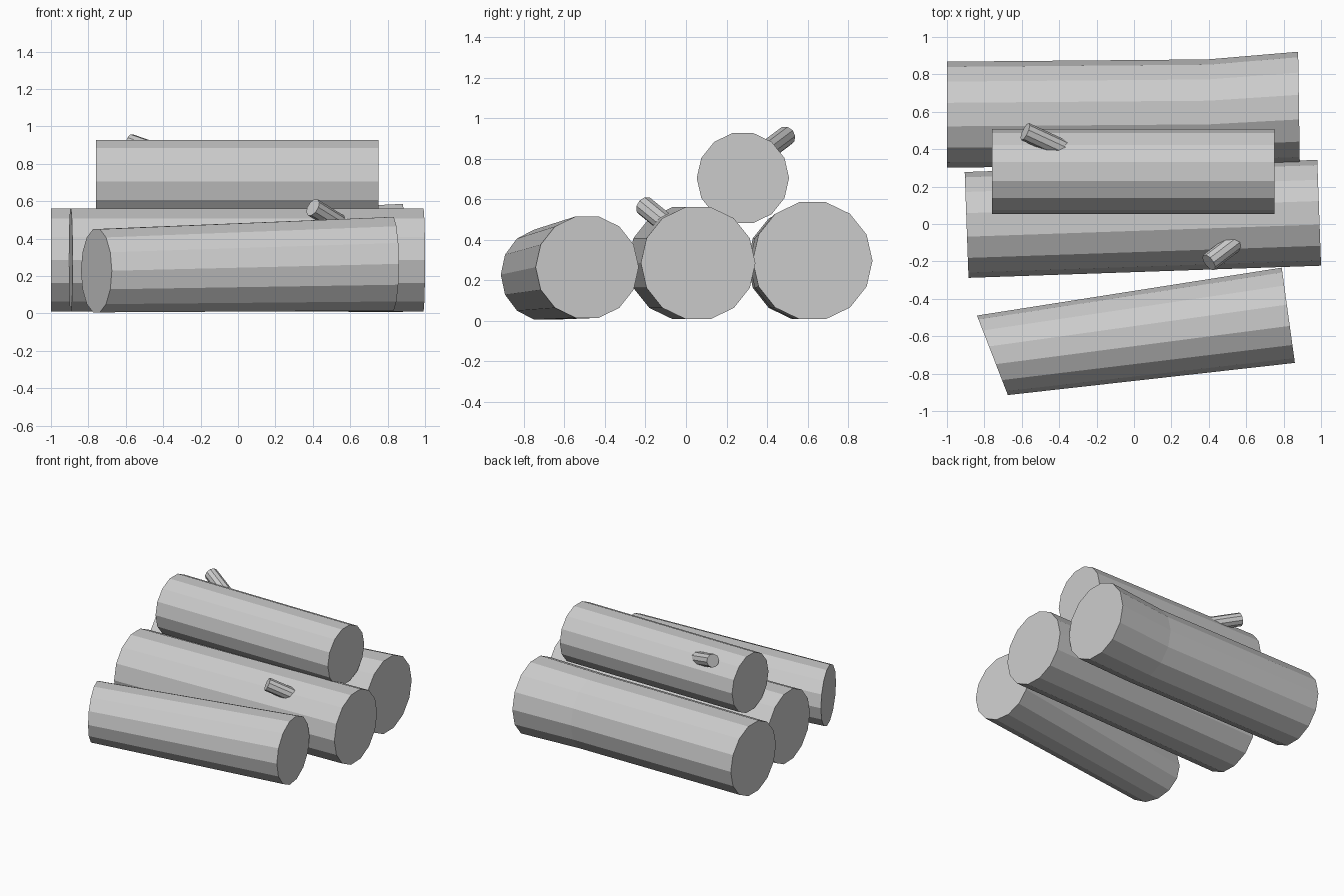
import bpy, bmesh
from math import sin, cos, tau
from mathutils import Vector

if "Cube" in bpy.data.objects:
    bpy.data.objects.remove(bpy.data.objects["Cube"])


def tube(name, rings, sides):
    """Capped flat-shaded tube through rings of (centre, radius, facing direction)."""
    bm = bmesh.new()
    loops = []
    for centre, radius, facing in rings:
        n = Vector(facing).normalized()
        side = Vector((0, 0, 1)).cross(n).normalized()
        up = n.cross(side)
        loops.append([bm.verts.new(Vector(centre) + radius * (
            cos(tau * i / sides) * side + sin(tau * i / sides) * up))
            for i in range(sides)])
    for a, b in zip(loops, loops[1:]):
        for i in range(sides):
            j = (i + 1) % sides
            bm.faces.new((a[i], a[j], b[j], b[i]))
    bm.faces.new(loops[0])
    bm.faces.new(loops[-1])
    bmesh.ops.recalc_face_normals(bm, faces=bm.faces)
    mesh = bpy.data.meshes.new(name)
    bm.to_mesh(mesh)
    bm.free()
    obj = bpy.data.objects.new(name, mesh)
    bpy.context.collection.objects.link(obj)
    return obj


def stub(name, tip, inward, radius=0.05):
    """Cut branch running from its tip into a log."""
    end = Vector(tip) + Vector(inward)
    return tube(name, [(tip, radius, inward), (end, radius, inward)], 10)


# Front log: tapered, with a slanted cut on the left
tube("front_log", [((-0.757, -0.702, 0.228), 0.228, (0.932, 0.362, 0)),
                   ((0.825, -0.488, 0.265), 0.257, (0.99, 0.137, 0))], 14)

# Middle log
tube("middle_log", [((-0.895, -0.005, 0.285), 0.283, (1, 0.036, 0)),
                    ((0.99, 0.06, 0.285), 0.283, (1, 0.036, 0))], 14)

# Back log: slight bend towards the right end
tube("back_log", [((-1.0, 0.585, 0.285), 0.283, (1, 0, 0)),
                  ((0.4, 0.596, 0.286), 0.284, (1, 0.02, 0)),
                  ((0.882, 0.625, 0.297), 0.296, (1, 0.015, 0))], 14)

# Top log resting on the middle and back logs
tube("top_log", [((-0.76, 0.281, 0.705), 0.228, (1, 0, 0)),
                 ((0.75, 0.281, 0.705), 0.228, (1, 0, 0))], 14)

# Cut branches
stub("middle_log_branch", (0.40, -0.205, 0.567), (0.25, 0.19, -0.155))
stub("top_log_branch", (-0.582, 0.494, 0.912), (0.26, -0.12, -0.09))
